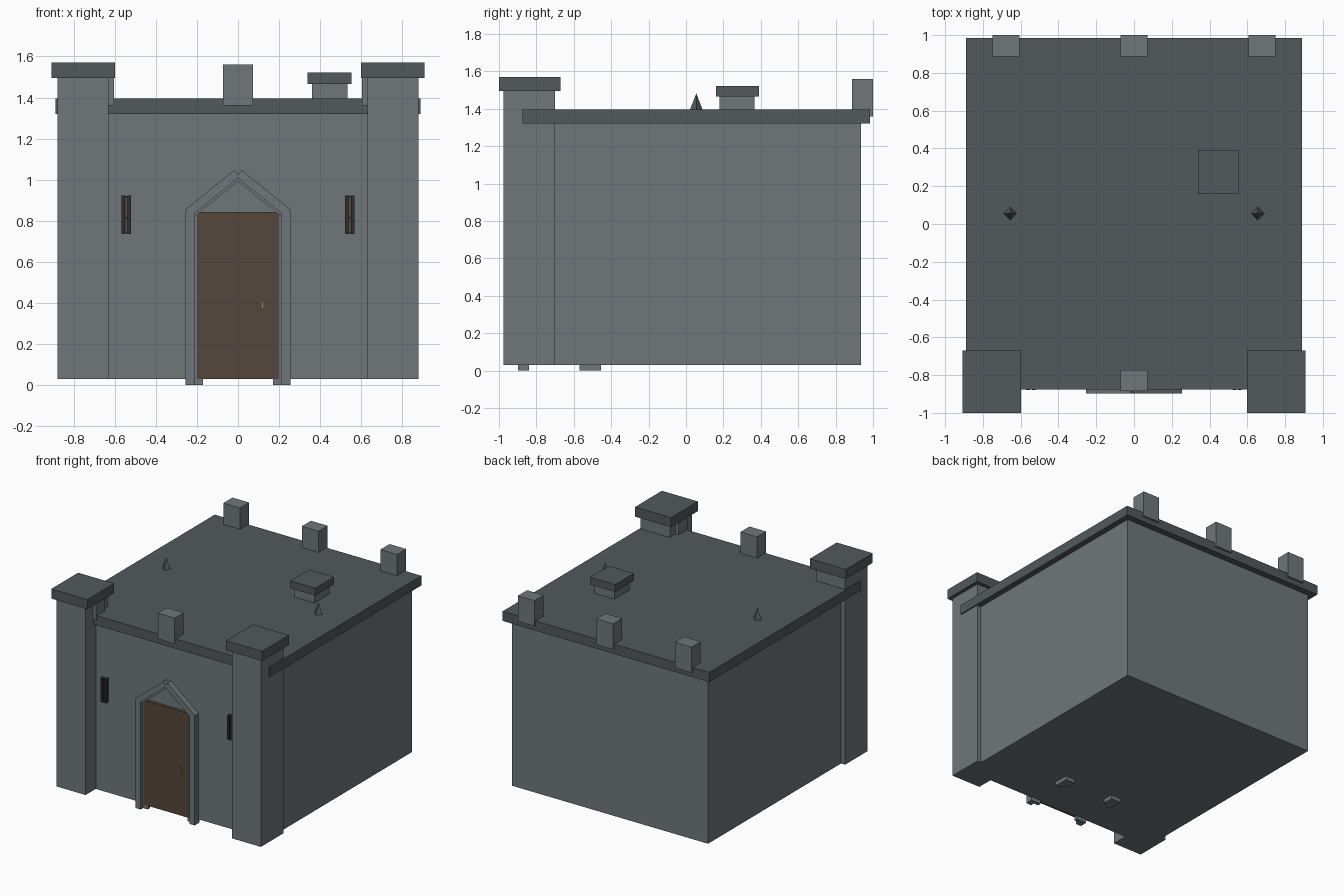
import bpy, math

if "Cube" in bpy.data.objects:
    bpy.data.objects.remove(bpy.data.objects["Cube"])


def mat(name, rgb):
    m = bpy.data.materials.new(name)
    m.diffuse_color = (*rgb, 1)
    m.use_nodes = True
    m.node_tree.nodes["Principled BSDF"].inputs["Base Color"].default_value = m.diffuse_color
    return m


STONE = mat("stone", (0.16, 0.185, 0.195))
SLATE = mat("slate", (0.085, 0.098, 0.105))
WOOD = mat("wood", (0.09, 0.063, 0.045))
IRON = mat("iron", (0.025, 0.028, 0.03))
BRASS = mat("brass", (0.32, 0.22, 0.08))


def box(name, x, y, z, material, mirror=False):
    """Box from (min, max) ranges, optionally mirrored across x = 0."""
    for s in ((1, -1) if mirror else (1,)):
        bpy.ops.mesh.primitive_cube_add(
            size=1, location=(s * sum(x) / 2, sum(y) / 2, sum(z) / 2))
        ob = bpy.context.object
        ob.name = name
        ob.scale = (x[1] - x[0], y[1] - y[0], z[1] - z[0])
        ob.data.materials.append(material)


def doorway(name, y0, y1, step):
    """Posts with an inner step, a gable of two rafters and the door leaf."""
    box(name + "_post", (0.21, 0.255), (y0, y1), (0, 0.85), STONE, True)
    box(name + "_inner_post", (0.17, 0.21), (y0 + step, y1), (0, 0.84), STONE, True)
    # rafters lean together at the apex
    slope = math.atan2(0.19, 0.235)
    length, thick = 0.305, 0.042
    for depth, t, off in ((0, thick, 0), (step * 0.6, 0.012, thick)):
        for s in (1, -1):
            cx, cz = 0.255 - length / 2 * math.cos(slope), 0.855 + length / 2 * math.sin(slope)
            d = off + t / 2
            cx -= d * math.sin(slope)
            cz -= d * math.cos(slope)
            bpy.ops.mesh.primitive_cube_add(
                size=1, location=(s * cx, (y0 + depth + y1) / 2, cz),
                rotation=(0, s * slope, 0))
            ob = bpy.context.object
            ob.name = name + "_rafter"
            ob.scale = (length - off * 0.6, y1 - y0 - depth, t)
            ob.data.materials.append(STONE)
    box(name + "_door", (-0.2, 0.2), (y0 + step - 0.004, y1), (0.03, 0.843), WOOD)


# main hall and flat roof
box("hall", (-0.845, 0.845), (-0.85, 0.935), (0.03, 1.36), STONE)
box("roof", (-0.89, 0.89), (-0.875, 0.985), (1.32, 1.395), SLATE)

# corner towers
box("tower", (0.63, 0.88), (-0.975, -0.70), (0.03, 1.50), STONE, True)
box("tower_cap", (0.598, 0.908), (-1.0, -0.67), (1.495, 1.57), SLATE, True)

# battlements, front and back
for y in ((-0.883, -0.772), (0.888, 1.0)):
    box("battlement", (-0.072, 0.072), y, (1.36, 1.56), STONE)
    box("battlement", (0.605, 0.748), y, (1.36, 1.56), STONE, True)

# chimney
box("chimney", (0.36, 0.533), (0.18, 0.367), (1.36, 1.47), STONE)
box("chimney_cap", (0.338, 0.553), (0.16, 0.39), (1.466, 1.523), SLATE)

# roof spikes
for s in (1, -1):
    bpy.ops.mesh.primitive_cone_add(vertices=4, radius1=0.035, depth=0.09,
                                    location=(s * 0.655, 0.055, 1.437))
    bpy.context.object.name = "roof_spike"
    bpy.context.object.data.materials.append(SLATE)

# outer doorway, and the inner one whose feet show under the floor
doorway("entrance", -0.897, -0.84, 0.03)
doorway("inner_doorway", -0.57, -0.455, 0.03)
box("door_handle", (0.112, 0.127), (-0.887, -0.865), (0.37, 0.408), BRASS)

# arrow-slit windows
box("window_pane", (0.535, 0.555), (-0.866, -0.84), (0.74, 0.92), WOOD, True)
box("window_jamb_inner", (0.522, 0.539), (-0.88, -0.84), (0.735, 0.922), IRON, True)
box("window_jamb_outer", (0.551, 0.568), (-0.88, -0.84), (0.735, 0.922), IRON, True)
for z in (0.737, 0.81, 0.915):
    box("window_bar", (0.53, 0.56), (-0.877, -0.84), (z, z + 0.006), IRON, True)
